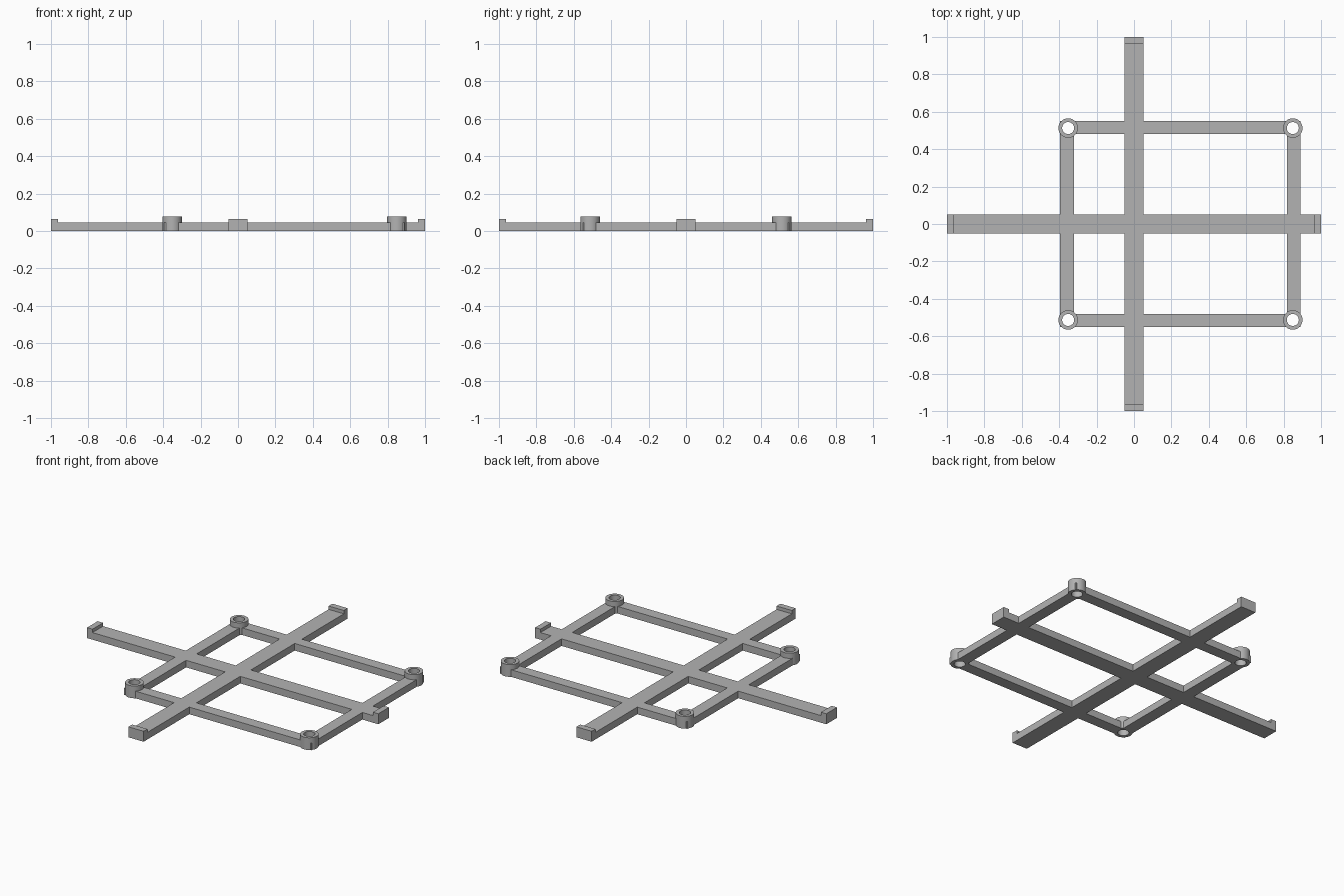
import bpy, bmesh, math

if "Cube" in bpy.data.objects:
    bpy.data.objects.remove(bpy.data.objects["Cube"])

BAR_TOP, TAB_TOP, POST_TOP = 0.044, 0.065, 0.076
ARM, TAB = 0.052, 0.037
RING_X = [(-0.395, -0.32), (0.818, 0.89)]
RING_Y = [(-0.552, -0.482), (0.482, 0.552)]
POSTS = [(x, y) for x in (-0.352, 0.849) for y in (-0.513, 0.513)]

grey = bpy.data.materials.new("plain_grey")
grey.use_nodes = True
grey.diffuse_color = (0.45, 0.45, 0.45, 1)
grey.node_tree.nodes["Principled BSDF"].inputs["Base Color"].default_value = (0.45, 0.45, 0.45, 1)


def new_object(name, bm):
    bmesh.ops.recalc_face_normals(bm, faces=bm.faces)
    mesh = bpy.data.meshes.new(name)
    bm.to_mesh(mesh)
    bm.free()
    mesh.materials.append(grey)
    obj = bpy.data.objects.new(name, mesh)
    bpy.context.collection.objects.link(obj)
    return obj


def cylinder(name, x, y, radius, z0, z1):
    bm = bmesh.new()
    bmesh.ops.create_cone(bm, cap_ends=True, segments=48, radius1=radius,
                          radius2=radius, depth=z1 - z0)
    bmesh.ops.translate(bm, vec=(x, y, (z0 + z1) / 2), verts=bm.verts)
    return new_object(name, bm)


def combine(target, tool, operation):
    mod = target.modifiers.new(operation.lower(), "BOOLEAN")
    mod.operation, mod.object, mod.solver = operation, tool, "EXACT"
    bpy.context.view_layer.objects.active = target
    bpy.ops.object.modifier_apply(modifier=mod.name)
    bpy.data.objects.remove(tool)


def is_solid(x, y):
    in_x = RING_X[0][0] < x < RING_X[1][1]
    in_y = RING_Y[0][0] < y < RING_Y[1][1]
    on_side = in_y and any(a < x < b for a, b in RING_X)
    on_end = in_x and any(a < y < b for a, b in RING_Y)
    return abs(x) < ARM or abs(y) < ARM or on_side or on_end


# Flat lattice: a cross of two arms over an off-centre rectangular ring
ends = [-1, -1 + TAB, -ARM, ARM, 1 - TAB, 1]
xs = sorted(ends + [v for pair in RING_X for v in pair])
ys = sorted(ends + [v for pair in RING_Y for v in pair])
bm = bmesh.new()
for x0, x1 in zip(xs, xs[1:]):
    for y0, y1 in zip(ys, ys[1:]):
        if is_solid((x0 + x1) / 2, (y0 + y1) / 2):
            bm.faces.new([bm.verts.new((x, y, 0)) for x, y in
                          ((x0, y0), (x1, y0), (x1, y1), (x0, y1))])
bmesh.ops.remove_doubles(bm, verts=bm.verts, dist=0.0001)


def raise_faces(faces, height):
    out = bmesh.ops.extrude_face_region(bm, geom=faces, use_keep_orig=height == BAR_TOP)
    for v in out["geom"]:
        if isinstance(v, bmesh.types.BMVert):
            v.co.z = height


raise_faces(bm.faces[:], BAR_TOP)
# Raised lips at the four arm ends
lips = []
for f in bm.faces:
    c = f.calc_center_median()
    if abs(c.z - BAR_TOP) < 0.001 and max(abs(c.x), abs(c.y)) > 1 - TAB:
        lips.append(f)
raise_faces(lips, TAB_TOP)
bmesh.ops.delete(bm, geom=[f for f in lips if f.is_valid], context="FACES_ONLY")
bmesh.ops.recalc_face_normals(bm, faces=bm.faces)
bmesh.ops.dissolve_limit(bm, angle_limit=math.radians(1), verts=bm.verts, edges=bm.edges)
frame = new_object("mounting_frame", bm)

# Round bored posts at the ring corners
for x, y in POSTS:
    combine(frame, cylinder("post", x, y, 0.052, 0, POST_TOP), "UNION")
for x, y in POSTS:
    combine(frame, cylinder("bore", x, y, 0.032, -0.05, 0.15), "DIFFERENCE")

bpy.ops.object.select_all(action="DESELECT")
frame.select_set(True)
bpy.context.view_layer.objects.active = frame
bpy.ops.object.shade_smooth_by_angle(angle=math.radians(30))
